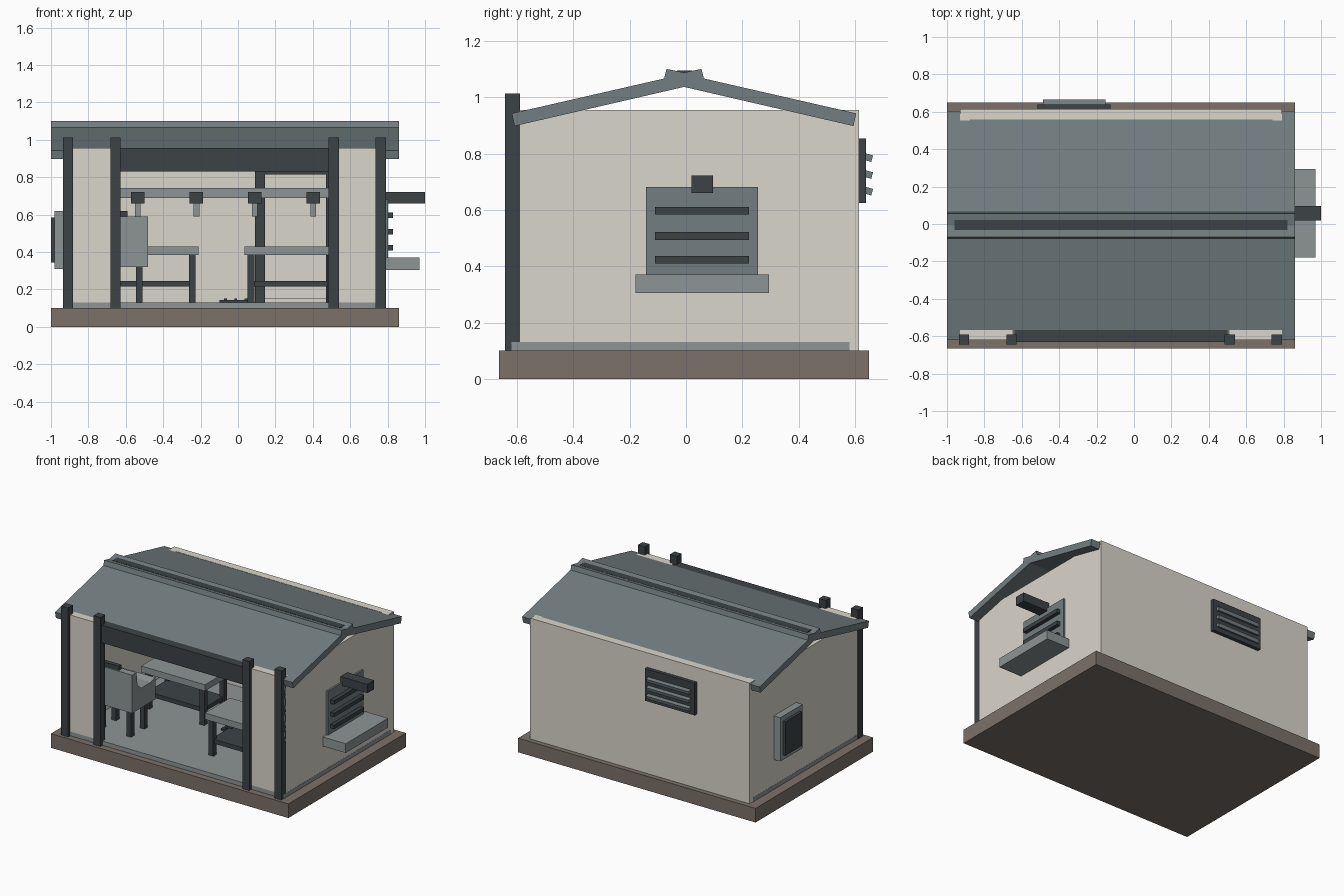
import bpy, bmesh
from math import radians

if "Cube" in bpy.data.objects:
    bpy.data.objects.remove(bpy.data.objects["Cube"])


def material(name, rgb):
    m = bpy.data.materials.new(name)
    m.diffuse_color = (*rgb, 1)
    m.use_nodes = True
    m.node_tree.nodes["Principled BSDF"].inputs["Base Color"].default_value = m.diffuse_color
    return m


WALL = material("plaster", (0.70, 0.67, 0.60))
DARK = material("dark_timber", (0.045, 0.055, 0.06))
GREY = material("grey_stone", (0.27, 0.30, 0.30))
ROOF = material("roof_slate", (0.17, 0.21, 0.22))
BASE = material("brown_stone", (0.20, 0.165, 0.14))


def finish(name, bm, mat):
    bmesh.ops.recalc_face_normals(bm, faces=bm.faces)
    me = bpy.data.meshes.new(name)
    bm.to_mesh(me)
    bm.free()
    me.materials.append(mat)
    ob = bpy.data.objects.new(name, me)
    bpy.context.collection.objects.link(ob)
    return ob


def box(name, x, y, z, mat, tilt=0):
    """Box from (min, max) ranges, optionally tilted about x."""
    bm = bmesh.new()
    bmesh.ops.create_cube(bm, size=1)
    bmesh.ops.scale(bm, vec=(x[1] - x[0], y[1] - y[0], z[1] - z[0]), verts=bm.verts)
    ob = finish(name, bm, mat)
    ob.location = (sum(x) / 2, sum(y) / 2, sum(z) / 2)
    ob.rotation_euler.x = radians(tilt)
    return ob


def extrude_x(name, profile, x, mat):
    """Side profile of (y, z) points extruded along x."""
    bm = bmesh.new()
    f = bm.faces.new([bm.verts.new((x[0], y, z)) for y, z in profile])
    r = bmesh.ops.extrude_face_region(bm, geom=[f])
    verts = [v for v in r["geom"] if isinstance(v, bmesh.types.BMVert)]
    bmesh.ops.translate(bm, vec=(x[1] - x[0], 0, 0), verts=verts)
    return finish(name, bm, mat)


# Foundation and floor
box("foundation", (-1, 0.86), (-0.665, 0.65), (0, 0.10), BASE)
box("floor", (-0.931, 0.791), (-0.62, 0.58), (0.09, 0.13), GREY)

# Walls
TOP = 0.955
box("back_wall", (-0.93, 0.79), (0.56, 0.615), (0.1, TOP), WALL)
box("left_wall", (-0.93, -0.88), (-0.61, 0.56), (0.1, TOP), WALL)
box("right_wall", (0.74, 0.79), (-0.61, 0.56), (0.1, TOP), WALL)
box("front_panel_left", (-0.92, -0.65), (-0.62, -0.565), (0.1, TOP), WALL)
box("front_panel_right", (0.51, 0.78), (-0.62, -0.565), (0.1, TOP), WALL)

# Front posts and header beam
for i, x in enumerate((-0.908, -0.655, 0.512, 0.763)):
    box(f"front_post_{i}", (x - 0.027, x + 0.027), (-0.643, -0.59), (0.1, 1.013), DARK)
box("header_beam", (-0.64, 0.50), (-0.63, -0.565), (0.83, TOP), DARK)

# Roof slopes and flared ridge cap, mirrored about the ridge line
RY = -0.007
for side, s in (("front", -1), ("back", 1)):
    slope = [(0, 1.083), (0.612, 0.943), (0.602, 0.898), (0, 1.037)]
    flap = [(0, 1.088), (0.062, 1.101), (0.072, 1.062), (0, 1.05)]
    for name, prof in (("roof", slope), ("ridge_flap", flap)):
        extrude_x(f"{name}_{side}", [(RY + s * y, z) for y, z in prof], (-1, 0.86), ROOF)
box("ridge_strip", (-0.96, 0.82), (-0.032, 0.022), (1.05, 1.095), DARK)

# Right side window with slats, sill and beam
box("window_panel", (0.78, 0.803), (-0.142, 0.256), (0.366, 0.682), ROOF)
for i, z in enumerate((0.423, 0.508, 0.597)):
    box(f"window_slat_{i}", (0.80, 0.83), (-0.11, 0.224), (z - 0.014, z + 0.014), DARK)
box("window_sill", (0.78, 0.97), (-0.18, 0.294), (0.305, 0.37), GREY)
box("side_beam", (0.78, 1.0), (0.02, 0.096), (0.66, 0.722), DARK)

# Left side cabinet
box("cabinet", (-0.98, -0.92), (0.095, 0.345), (0.31, 0.62), GREY)
box("cabinet_door", (-1, -0.975), (0.13, 0.315), (0.345, 0.585), DARK)

# Back vent with tilted louvres
box("vent_panel", (-0.516, -0.126), (0.61, 0.64), (0.625, 0.853), DARK)
for i, z in enumerate((0.668, 0.727, 0.787)):
    box(f"vent_louvre_{i}", (-0.486, -0.152), (0.625, 0.662), (z - 0.012, z + 0.012), ROOF, -15)

# Door frame on the inside of the back wall
for side, x in (("left", 0.09), ("right", 0.47)):
    box(f"door_post_{side}", (x, x + 0.055), (0.53, 0.565), (0.13, 0.83), DARK)
box("door_lintel", (0.09, 0.525), (0.53, 0.565), (0.815, 0.865), DARK)
box("door_leaf", (0.14, 0.475), (0.545, 0.562), (0.15, 0.82), WALL)

# Wall rail with hooks
box("wall_rail", (-0.85, 0.70), (0.50, 0.53), (0.69, 0.742), GREY)
for i, x in enumerate((-0.535, -0.222, 0.09, 0.403)):
    box(f"hook_block_{i}", (x - 0.036, x + 0.036), (0.44, 0.51), (0.66, 0.722), DARK)
    box(f"hook_drop_{i}", (x - 0.015, x + 0.015), (0.455, 0.485), (0.59, 0.67), GREY)


def table(name, x, y):
    box(name + "_top", x, y, (0.385, 0.43), GREY)
    box(name + "_shelf", (x[0] + 0.03, x[1] - 0.03), (y[0] + 0.03, y[1] - 0.03), (0.215, 0.245), DARK)
    for i, lx in enumerate((x[0] + 0.035, x[1] - 0.035)):
        for j, ly in enumerate((y[0] + 0.035, y[1] - 0.035)):
            box(f"{name}_leg_{i}{j}", (lx - 0.018, lx + 0.018), (ly - 0.018, ly + 0.018), (0.13, 0.39), DARK)


table("left_table", (-0.71, -0.21), (-0.07, 0.22))
table("right_table", (0.035, 0.53), (-0.42, -0.14))

# Chair with scooped sides, legs and a top rail
extrude_x("chair_body", [(-0.50, 0.32), (-0.24, 0.32), (-0.24, 0.475), (-0.29, 0.46),
                         (-0.40, 0.46), (-0.44, 0.50), (-0.45, 0.59), (-0.50, 0.59)], (-0.80, -0.48), GREY)
for i, x in enumerate((-0.75, -0.528)):
    for j, y in enumerate((-0.45, -0.30)):
        box(f"chair_leg_{i}{j}", (x - 0.018, x + 0.018), (y - 0.018, y + 0.018), (0.13, 0.33), DARK)
box("chair_rail", (-0.72, -0.59), (-0.49, -0.46), (0.585, 0.62), DARK)

# Floor grate
box("floor_grate", (-0.10, 0.06), (-0.05, 0.11), (0.125, 0.143), DARK)
for i in range(3):
    x = -0.075 + i * 0.055
    box(f"grate_bar_{i}", (x, x + 0.015), (-0.04, 0.10), (0.14, 0.152), DARK)
